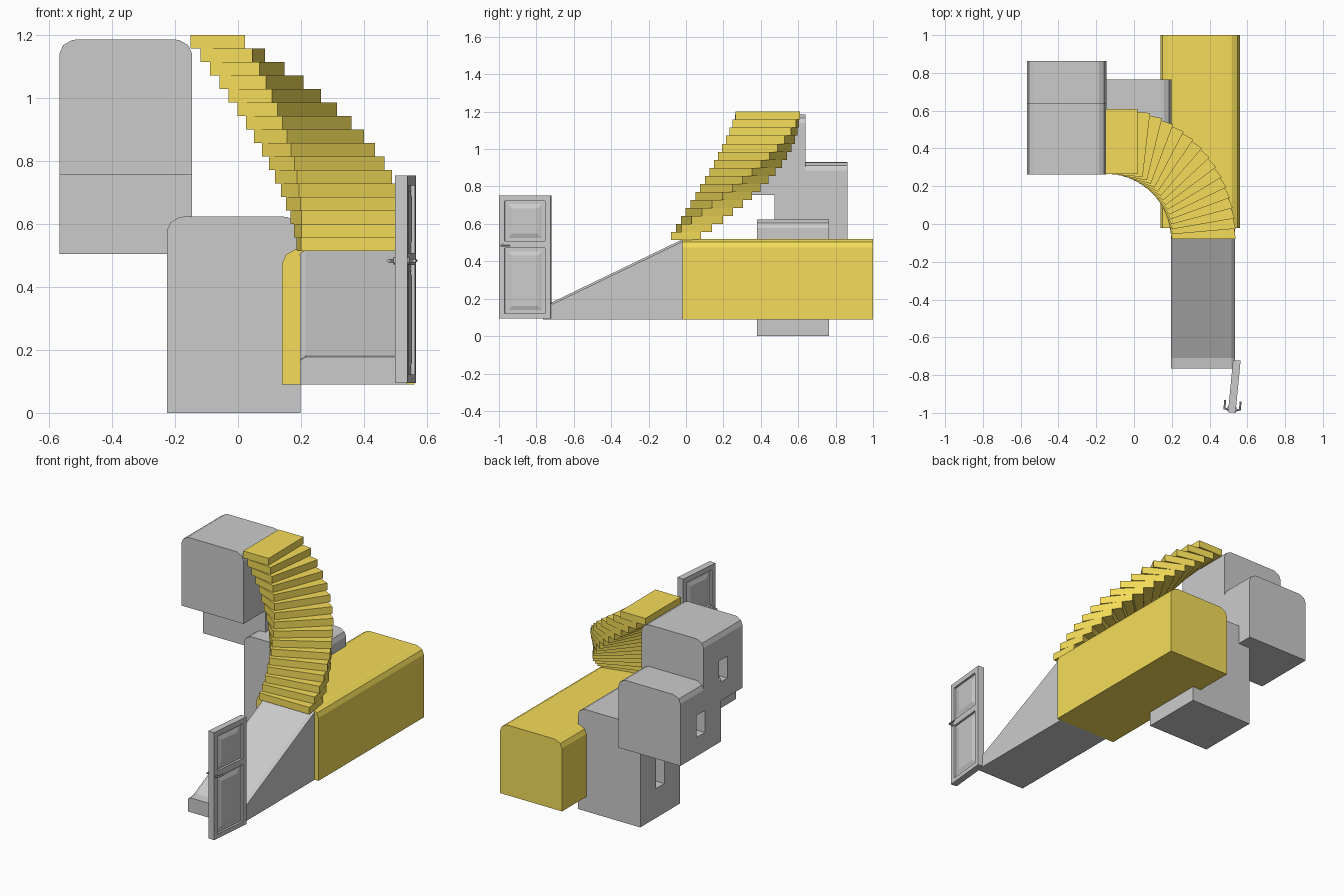
import bpy, bmesh
from math import sin, cos, radians, pi
from mathutils import Matrix

if "Cube" in bpy.data.objects:
    bpy.data.objects.remove(bpy.data.objects["Cube"])

yellow = bpy.data.materials.new("yellow")
yellow.diffuse_color = (0.91, 0.72, 0.1, 1)
yellow.use_nodes = True
yellow.node_tree.nodes["Principled BSDF"].inputs["Base Color"].default_value = yellow.diffuse_color


def finish(name, bm, mat=None):
    bmesh.ops.recalc_face_normals(bm, faces=bm.faces)
    me = bpy.data.meshes.new(name)
    bm.to_mesh(me)
    bm.free()
    ob = bpy.data.objects.new(name, me)
    bpy.context.collection.objects.link(ob)
    if mat:
        me.materials.append(mat)
    return ob


def loft(bm, a, b):
    """Closed solid between two matching polygons."""
    va, vb = [bm.verts.new(p) for p in a], [bm.verts.new(p) for p in b]
    bm.faces.new(va)
    bm.faces.new(vb[::-1])
    n = len(va)
    for i in range(n):
        j = (i + 1) % n
        bm.faces.new((va[i], vb[i], vb[j], va[j]))


def add_box(bm, x0, x1, y0, y1, z0, z1):
    q = ((x0, y0), (x1, y0), (x1, y1), (x0, y1))
    loft(bm, [(x, y, z0) for x, y in q], [(x, y, z1) for x, y in q])


def arched_block(name, x0, x1, y0, y1, z0, z1, mat=None):
    """Block whose two long top edges are rounded in three facets."""
    half = [(0, 0.045), (0.012, 0.018), (0.04, 0.002), (0.055, 0)]
    prof = [(x0, z0)] + [(x0 + dx, z1 - dz) for dx, dz in half]
    prof += [(x1 - dx, z1 - dz) for dx, dz in half[::-1]] + [(x1, z0)]
    bm = bmesh.new()
    loft(bm, [(x, y0, z) for x, z in prof], [(x, y1, z) for x, z in prof])
    return finish(name, bm, mat)


def cut_window(ob, x, y, z0, z1):
    bm = bmesh.new()
    add_box(bm, x - 0.05, x + 0.06, y - 0.04, y + 0.04, z0, z1)
    cutter = finish(ob.name + "_window_cutter", bm)
    cutter.hide_render = True
    cutter.display_type = 'WIRE'
    mod = ob.modifiers.new("window", 'BOOLEAN')
    mod.operation = 'DIFFERENCE'
    mod.solver = 'EXACT'
    mod.object = cutter


# Long yellow hall
arched_block("long_hall", 0.14, 0.56, -0.02, 1.0, 0.09, 0.52, yellow)

# Grey rooms, each with a window recess on the left wall
room = arched_block("lower_room", -0.226, 0.198, 0.38, 0.765, 0, 0.623)
cut_window(room, -0.226, 0.573, 0.18, 0.375)
room = arched_block("middle_room", -0.567, -0.146, 0.473, 0.863, 0.505, 0.93)
cut_window(room, -0.567, 0.667, 0.62, 0.755)
room = arched_block("upper_room", -0.567, -0.146, 0.262, 0.638, 0.755, 1.185)
cut_window(room, -0.567, 0.45, 0.87, 1.005)

# Ramp with a low lip and chamfered side edges
bm = bmesh.new()
rows = []
for y, z in ((-0.765, 0.178), (-0.71, 0.184), (-0.02, 0.517)):
    rows.append([bm.verts.new(p) for p in (
        (0.196, y, 0.09), (0.196, y, z - 0.012), (0.215, y, z),
        (0.515, y, z), (0.534, y, z - 0.012), (0.534, y, 0.09))])
for a, b in zip(rows, rows[1:]):
    for i in range(6):
        j = (i + 1) % 6
        bm.faces.new((a[i], a[j], b[j], b[i]))
bm.faces.new(rows[0])
bm.faces.new(rows[-1])
finish("ramp", bm)

# Winding stairs: overlapping treads, square at the top and fanned further down
STEPS = 16
RISE = (1.2 - 0.514) / STEPS


def polar(r, deg):
    t = radians(deg)
    return -0.15 + r * sin(t), -0.08 + r * cos(t)


for i in range(STEPS):
    f = i / (STEPS - 1)
    back = 76.5 * f
    quad = [polar(0.345, back), polar(0.688, back),
            polar(0.709 - 0.021 * f, 13.8 + 76.2 * f + 2.5 * sin(pi * f)),
            polar(0.385 - 0.035 * f, 26.5 + 63.5 * f)]
    top = 1.2 - i * RISE
    bm = bmesh.new()
    loft(bm, [(x, y, top - RISE) for x, y in quad], [(x, y, top) for x, y in quad])
    finish(f"stair_tread_{i + 1}", bm, yellow)

# Panelled door, built flat around its own centre and then swung slightly open
place = Matrix.Translation((0.531, -0.86, 0)) @ Matrix.Rotation(radians(-5.5), 4, 'Z')
T, W = 0.02, 0.139
bm = bmesh.new()
for y0, y1 in ((-W, -0.108), (0.108, W)):
    add_box(bm, -T, T, y0, y1, 0.095, 0.753)
for z0, z1 in ((0.095, 0.122), (0.47, 0.508), (0.722, 0.753)):
    add_box(bm, -T, T, -0.108, 0.108, z0, z1)
for z0, z1 in ((0.122, 0.47), (0.508, 0.722)):
    add_box(bm, -0.007, 0.007, -0.108, 0.108, z0, z1)
    for s in (-1, 1):
        def rect(x, m):
            return [(s * x, -0.108 + m, z0 + m), (s * x, 0.108 - m, z0 + m),
                    (s * x, 0.108 - m, z1 - m), (s * x, -0.108 + m, z1 - m)]
        loft(bm, rect(0.006, 0.014), rect(0.015, 0.04))
finish("door", bm).matrix_world = place

# Lever handles on both faces
bm = bmesh.new()
for s in (-1, 1):
    def rod(p, axis, r, length):
        m = Matrix.Translation(p) @ Matrix.Rotation(pi / 2, 4, axis)
        bmesh.ops.create_cone(bm, cap_ends=True, segments=12, radius1=r,
                              radius2=r, depth=length, matrix=m)
    rod((s * 0.022, -0.122, 0.483), 'Y', 0.012, 0.006)
    rod((s * 0.031, -0.122, 0.483), 'Y', 0.005, 0.022)
    rod((s * 0.041, -0.102, 0.483), 'X', 0.005, 0.05)
handle = finish("door_handles", bm)
handle.matrix_world = place
bpy.context.view_layer.objects.active = handle
handle.select_set(True)
bpy.ops.object.shade_smooth_by_angle()
